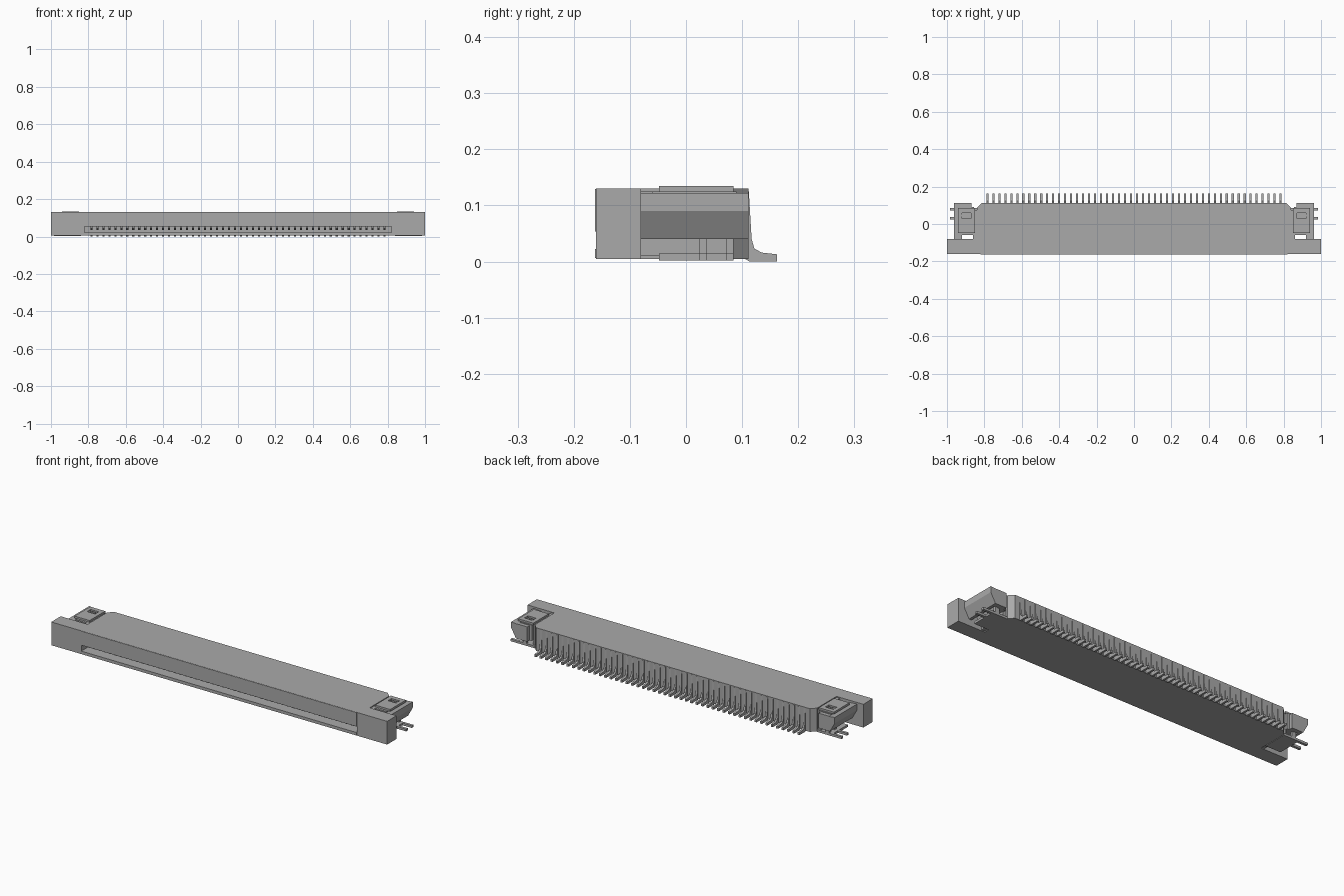
import bpy, bmesh

cube = bpy.data.objects.get("Cube")
if cube:
    bpy.data.objects.remove(cube, do_unlink=True)

grey = bpy.data.materials.new("mid grey")
grey.use_nodes = True
COLOUR = (0.4, 0.4, 0.4, 1)
grey.diffuse_color = COLOUR
grey.node_tree.nodes["Principled BSDF"].inputs["Base Color"].default_value = COLOUR


def prism(bm, points, axis, low, high):
    """Extrude a 2D outline along an axis, from low to high."""
    def place(p, d):
        return {"x": (d, p[0], p[1]), "y": (p[0], d, p[1]), "z": (p[0], p[1], d)}[axis]
    bottom = [bm.verts.new(place(p, low)) for p in points]
    top = [bm.verts.new(place(p, high)) for p in points]
    bm.faces.new(bottom)
    bm.faces.new(top)
    for i in range(len(points)):
        j = (i + 1) % len(points)
        bm.faces.new((bottom[i], bottom[j], top[j], top[i]))


def box(bm, x, y, z):
    prism(bm, [(x[0], y[0]), (x[1], y[0]), (x[1], y[1]), (x[0], y[1])], "z", *z)


def finish(name, bm):
    bmesh.ops.recalc_face_normals(bm, faces=bm.faces)
    mesh = bpy.data.meshes.new(name)
    bm.to_mesh(mesh)
    bm.free()
    mesh.materials.append(grey)
    ob = bpy.data.objects.new(name, mesh)
    bpy.context.collection.objects.link(ob)
    return ob


def mirrored(name, bm):
    ob = finish(name, bm)
    ob.modifiers.new("Mirror", "MIRROR").use_axis[0] = True
    return ob


# Housing: wide front flange and narrower body with chamfered rear corners
half = [(1, -0.16), (1, -0.08), (0.84, -0.08), (0.84, 0.085), (0.815, 0.111)]
bm = bmesh.new()
prism(bm, half + [(-x, y) for x, y in reversed(half)], "z", 0.005, 0.13)
housing = finish("housing", bm)

# Slot for the flat cable, cut into the front
bm = bmesh.new()
box(bm, (-0.82, 0.82), (-0.2, 0.05), (0.022, 0.054))
cutter = finish("slot_cutter", bm)
cutter.hide_render = True
cutter.hide_viewport = True
cutter.display_type = "WIRE"
cut = housing.modifiers.new("Slot", "BOOLEAN")
cut.object = cutter
cut.solver = "EXACT"

# Contacts: inner beams, and rear risers with solder feet
PINS, PITCH, HALF_WIDTH = 50, 0.032, 0.0055
tail = [(0.105, 0.005), (0.113, 0), (0.162, 0), (0.162, 0.013), (0.135, 0.016),
        (0.122, 0.023), (0.117, 0.04), (0.112, 0.125), (0.105, 0.125)]
beam = [(-0.15, 0.054), (-0.15, 0.046), (-0.12, 0.034), (0.05, 0.04), (0.05, 0.054)]
tails, beams = bmesh.new(), bmesh.new()
for i in range(PINS):
    x = (i - (PINS - 1) / 2) * PITCH
    prism(tails, tail, "x", x - HALF_WIDTH, x + HALF_WIDTH)
    prism(beams, beam, "x", x - HALF_WIDTH, x + HALF_WIDTH)
finish("solder_tails", tails)
finish("contact_beams", beams)

# Latch blocks: wide at the top, tapering inward below
bm = bmesh.new()
prism(bm, [(0.855, 0.125), (0.925, 0.125), (0.925, 0.098), (0.9, 0.04), (0.855, 0.04)],
      "y", -0.06, 0.09)
box(bm, (0.835, 0.86), (-0.08, 0.075), (0.01, 0.125))
mirrored("latch_blocks", bm)

# Latch arms: outer rails running back from the flange, with a rear hook
bm = bmesh.new()
prism(bm, [(0.92, 0.118), (0.963, 0.122), (0.963, 0.09), (0.935, 0.04), (0.92, 0.04)],
      "y", -0.085, 0.111)
box(bm, (0.868, 0.93), (0.088, 0.111), (0.04, 0.12))
mirrored("latch_arms", bm)

# Metal caps: raised frame around a small recess, with a tongue
bm = bmesh.new()
box(bm, (0.85, 0.94), (-0.048, 0.03), (0.124, 0.135))
box(bm, (0.85, 0.94), (0.06, 0.085), (0.124, 0.135))
for x in ((0.85, 0.872), (0.92, 0.94)):
    box(bm, x, (0.03, 0.06), (0.124, 0.135))
box(bm, (0.88, 0.92), (0.04, 0.051), (0.124, 0.132))
mirrored("metal_caps", bm)

# Hold-down feet: base plate, uprights and outward tines
bm = bmesh.new()
box(bm, (0.84, 0.93), (-0.048, 0.085), (0.002, 0.014))
for y in (0.03, 0.078):
    box(bm, (0.91, 0.985), (y - 0.007, y + 0.007), (0.002, 0.014))
    box(bm, (0.89, 0.912), (y - 0.007, y + 0.007), (0.01, 0.06))
mirrored("hold_down_feet", bm)

# Shallow raised lips above and below the slot
bm = bmesh.new()
box(bm, (-0.82, 0.82), (-0.162, -0.159), (0.054, 0.129))
box(bm, (-0.82, 0.82), (-0.162, -0.159), (0.006, 0.022))
finish("slot_lips", bm)
